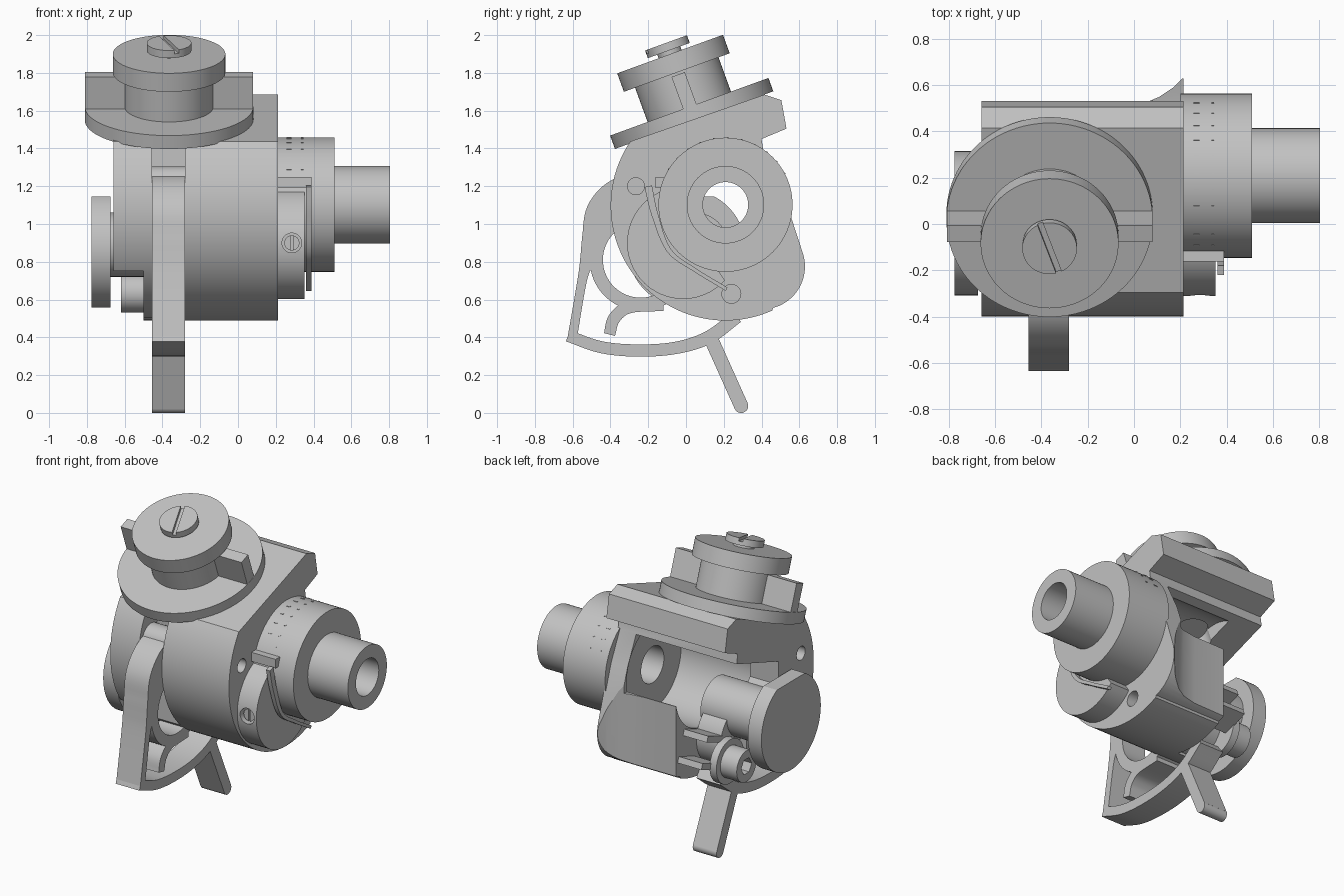
import bpy, bmesh
from math import cos, sin, radians, pi
from mathutils import Vector, Matrix

cube = bpy.data.objects.get("Cube")
if cube:
    bpy.data.objects.remove(cube)

metal = bpy.data.materials.new("machined grey")
metal.use_nodes = True
GREY = (0.54, 0.54, 0.54, 1)
metal.diffuse_color = GREY
metal.node_tree.nodes["Principled BSDF"].inputs["Base Color"].default_value = GREY


def make(name, bm, matrix=None):
    bmesh.ops.recalc_face_normals(bm, faces=bm.faces)
    mesh = bpy.data.meshes.new(name)
    bm.to_mesh(mesh)
    bm.free()
    mesh.materials.append(metal)
    ob = bpy.data.objects.new(name, mesh)
    bpy.context.collection.objects.link(ob)
    if matrix:
        ob.matrix_world = matrix
    return ob


def prism(name, poly, lo, hi, axis="x"):
    """Extrude a (y, z) outline along x, or an (x, y) outline along z."""
    bm = bmesh.new()
    place = (lambda a, b: (lo, a, b)) if axis == "x" else (lambda a, b: (a, b, lo))
    step = (hi - lo, 0, 0) if axis == "x" else (0, 0, hi - lo)
    face = bm.faces.new([bm.verts.new(place(*p)) for p in poly])
    out = bmesh.ops.extrude_face_region(bm, geom=[face])
    moved = [v for v in out["geom"] if isinstance(v, bmesh.types.BMVert)]
    bmesh.ops.translate(bm, verts=moved, vec=step)
    return make(name, bm)


def arc(cy, cz, r, a0, a1, n=32):
    angles = [radians(a0 + (a1 - a0) * i / n) for i in range(n + 1)]
    return [(cy + r * cos(a), cz + r * sin(a)) for a in angles]


def smooth_path(pts, n=6):
    """Catmull-Rom path through points of (y, z, width)."""
    p = [Vector(q) for q in pts]
    p = [p[0] * 2 - p[1]] + p + [p[-1] * 2 - p[-2]]
    out = []
    for a, b, c, d in zip(p, p[1:], p[2:], p[3:]):
        for i in range(n):
            t = i / n
            out.append((b * 2 + (c - a) * t + (a * 2 - b * 5 + c * 4 - d) * t * t
                        + (b * 3 - a - c * 3 + d) * t ** 3) / 2)
    return out + [p[-2]]


def band(name, pts, lo, hi, smooth=True):
    path = smooth_path(pts) if smooth else [Vector(q) for q in pts]
    left, right = [], []
    for i, q in enumerate(path):
        d = (path[min(i + 1, len(path) - 1)] - path[max(i - 1, 0)]).xy.normalized()
        side = Vector((-d.y, d.x)) * q.z / 2
        left.append(q.xy + side)
        right.append(q.xy - side)
    return prism(name, left + right[::-1], lo, hi)


def cyl(name, r, lo, hi, y=0, z=0, axis="x", matrix=None, n=64):
    bm = bmesh.new()
    bmesh.ops.create_cone(bm, cap_ends=True, segments=n, radius1=r, radius2=r, depth=hi - lo)
    bmesh.ops.translate(bm, verts=bm.verts, vec=(0, 0, (lo + hi) / 2))
    if axis == "x":
        bm.transform(Matrix.Translation((0, y, z)) @ Matrix.Rotation(pi / 2, 4, "Y"))
    return make(name, bm, matrix)


def box(name, size, centre, matrix=None):
    bm = bmesh.new()
    bmesh.ops.create_cube(bm, size=1)
    bm.transform(Matrix.Translation(centre) @ Matrix.Diagonal((*size, 1)))
    return make(name, bm, matrix)


def cut(ob, *cutters):
    for c in cutters:
        c.hide_render = True
        c.hide_set(True)
        m = ob.modifiers.new("cut", "BOOLEAN")
        m.operation, m.solver, m.object = "DIFFERENCE", "EXACT", c
    bpy.context.view_layer.update()
    done = bpy.data.meshes.new_from_object(ob.evaluated_get(bpy.context.evaluated_depsgraph_get()))
    ob.modifiers.clear()
    ob.data = done
    for c in cutters:
        bpy.data.objects.remove(c)


AY, AZ = 0.209, 1.102   # main axis
head = Matrix.Translation((-0.365, 0.043, 1.55)) @ Matrix.Rotation(radians(20), 4, "X")

# Main housing: round front, sloped top slab, rear lobe, with a clamp screw seat under the slab
outline = arc(AY, 1.097, 0.608, -66, -214, 48) + [
    (0.415, 1.685), (0.505, 1.655), (0.532, 1.505), (0.40, 1.45), (0.41, 1.385),
    (0.50, 1.2), (0.565, 1.01)] + arc(0.403, 0.775, 0.227, 20, -75, 12)
housing = prism("housing", outline, -0.66, 0.213)
cut(housing,
    cyl("bore", 0.3, -0.45, 0.1, AY, AZ),
    cyl("through_hole", 0.12, -0.8, 0.4, AY, AZ),
    prism("rear_window", [(-0.03, 1.0), (-0.03, 1.235), (0.41, 1.385), (0.8, 1.385), (0.8, 1.06)], -0.4, 0.08),
    prism("side_opening", [(0.08, 0.3), (0.08, 0.95), (-0.03, 1.08), (-0.03, 1.235), (0.41, 1.385),
                           (0.8, 1.385), (0.8, 0.3)], -0.7, -0.28),
    prism("rear_scallop", [(0.22, 0.64), (0.17, 0.59), (0.11, 0.55), (0.05, 0.525), (-0.05, 0.51), (-0.7, 0.5),
                           (-0.7, 0.9), (0.22, 0.9)], 0.3, 1.383, "z"),
    box("lower_notch", (0.2, 1.6, 0.6), (-0.6, 0, 0.45)),
    prism("lever_slot", [(-0.7, 0.3), (-0.2, 0.3), (-0.2, 1.5), (-0.7, 1.4)], -0.455, -0.28),
    cyl("screw_seat", 0.1, -0.4, -0.17, axis="z", matrix=head),
    cyl("upper_pin_hole", 0.045, -0.8, 0.4, -0.265, 1.2, n=24),
    cyl("lower_pin_hole", 0.05, 0.05, 0.4, 0.24, 0.63, n=24))

# Tilted clamp head on the slab
cyl("head_flange", 0.446, 0, 0.075, axis="z", matrix=head, n=96)
cyl("head_hub", 0.235, 0.07, 0.28, axis="z", matrix=head)
cyl("head_cap", 0.298, 0.268, 0.372, axis="z", matrix=head, n=96)
for side, name in ((-1, "right_fin"), (1, "left_fin")):
    box(name, (0.228, 0.075, 0.185), (side * 0.33, 0.003, 0.163), head)
cyl("screw_stem", 0.065, 0.36, 0.4, axis="z", matrix=head)
screw = cyl("screw_head", 0.118, 0.392, 0.435, axis="z", matrix=head)
cut(screw, box("screw_slot", (0.025, 0.4, 0.05), (0, 0, 0.44),
               head @ Matrix.Rotation(radians(20), 4, "Z")))

# Graduated collar and hollow knob
collar = cyl("collar", 0.355, 0.2, 0.51, AY, AZ, n=96)
knob = cyl("knob", 0.205, 0.5, 0.805, AY, AZ)
for part in (collar, knob):
    cut(part, cyl("knob_bore", 0.12, 0, 1, AY, AZ))
for i in range(12):
    turn = Matrix.Translation((0, AY, AZ)) @ Matrix.Rotation(radians(70 - 12 * i), 4, "X")
    for x, wide in ((0.27, 0.025), (0.34, 0.012)):
        box("graduation_mark", (wide, 0.008, 0.008), (x, 0, 0.354), turn)

# Index lever beside the collar
crescent = prism("index_crescent", arc(-0.015, 0.9, 0.297, 110, 318), 0.205, 0.353)
front_turn = Matrix.Translation((0.285, -0.25, 0.9)) @ Matrix.Rotation(pi / 2, 4, "X")
cut(crescent, cyl("screw_pocket", 0.052, -0.02, 0.1, axis="z", matrix=front_turn, n=32))
set_screw = cyl("set_screw", 0.04, -0.03, 0.04, axis="z", matrix=front_turn, n=32)
cut(set_screw, box("set_slot", (0.012, 0.1, 0.03), (0, 0, 0.04), front_turn))
box("index_pointer", (0.18, 0.045, 0.06), (0.30, -0.14, 1.22))
band("index_blade", [(-0.2, 1.2, 0.04), (-0.165, 1.05, 0.035), (-0.09, 0.86, 0.025), (0.05, 0.755, 0.02),
                     (0.215, 0.655, 0.02)], 0.36, 0.388)

# Lever frame made of curved bands
LO, HI = -0.455, -0.28
bands = {
    "lever_side": [(-0.25, 1.23, 0.1), (-0.38, 1.165, 0.13), (-0.455, 1.06, 0.15), (-0.495, 0.93, 0.11),
                   (-0.52, 0.82, 0.08), (-0.55, 0.7, 0.05), (-0.605, 0.38, 0.05)],
    "lever_rim": [(-0.625, 0.408, 0.062), (-0.45, 0.348, 0.063), (-0.25, 0.33, 0.065), (-0.05, 0.345, 0.065),
                  (0.12, 0.4, 0.07), (0.27, 0.51, 0.07)],
    "lever_hook": [(-0.405, 0.415, 0.06), (-0.38, 0.50, 0.065), (-0.30, 0.56, 0.065), (-0.12, 0.575, 0.07)],
}
for name, pts in bands.items():
    band(name, pts, LO, HI)
ring = [(y, z, 0.07) for y, z in arc(-0.24, 0.81, 0.235, 125, 318, 32)]
band("lever_ring", ring, LO, HI, smooth=False)
cyl("lever_hub", 0.21, LO, HI, 0.08, 0.73)
cyl("lever_pivot", 0.09, LO, HI, -0.265, 1.215)
arm_end = Vector((0.292, 0.037))
band("lever_arm", [(0.12, 0.42, 0.075), (*arm_end, 0.075)], LO, HI, smooth=False)
cyl("lever_tip", 0.0375, LO, HI, *arm_end, n=24)

# Side wheel with a flattened top, axle and socket bolt
wheel = cyl("side_wheel", 0.312, -0.775, -0.675, 0.003, 0.87, n=96)
cut(wheel, box("wheel_flat", (0.3, 1, 0.2), (-0.72, 0, 1.245)))
cyl("wheel_axle", 0.17, -0.68, -0.26, 0.05, 0.89)
cyl("bolt_washer", 0.145, -0.5, -0.45, 0.25, 0.635)
bolt = cyl("socket_bolt", 0.103, -0.62, -0.49, 0.25, 0.635)
cut(bolt, cyl("hex_socket", 0.055, -0.7, -0.56, 0.25, 0.635, n=6))
bracket = Matrix.Translation((-0.37, 0.36, 0.76)) @ Matrix.Rotation(radians(20), 4, "X")
for z, name in ((0.05, "upper_bracket"), (-0.12, "lower_bracket")):
    box(name, (0.175, 0.18, 0.04), (0, 0, z), bracket)

# Smooth the round walls, keep the edges crisp
bpy.ops.object.select_all(action="DESELECT")
for ob in bpy.context.collection.objects:
    if ob.type == "MESH" and metal.name in ob.data.materials:
        ob.select_set(True)
        bpy.context.view_layer.objects.active = ob
bpy.ops.object.shade_smooth_by_angle(angle=radians(25))
